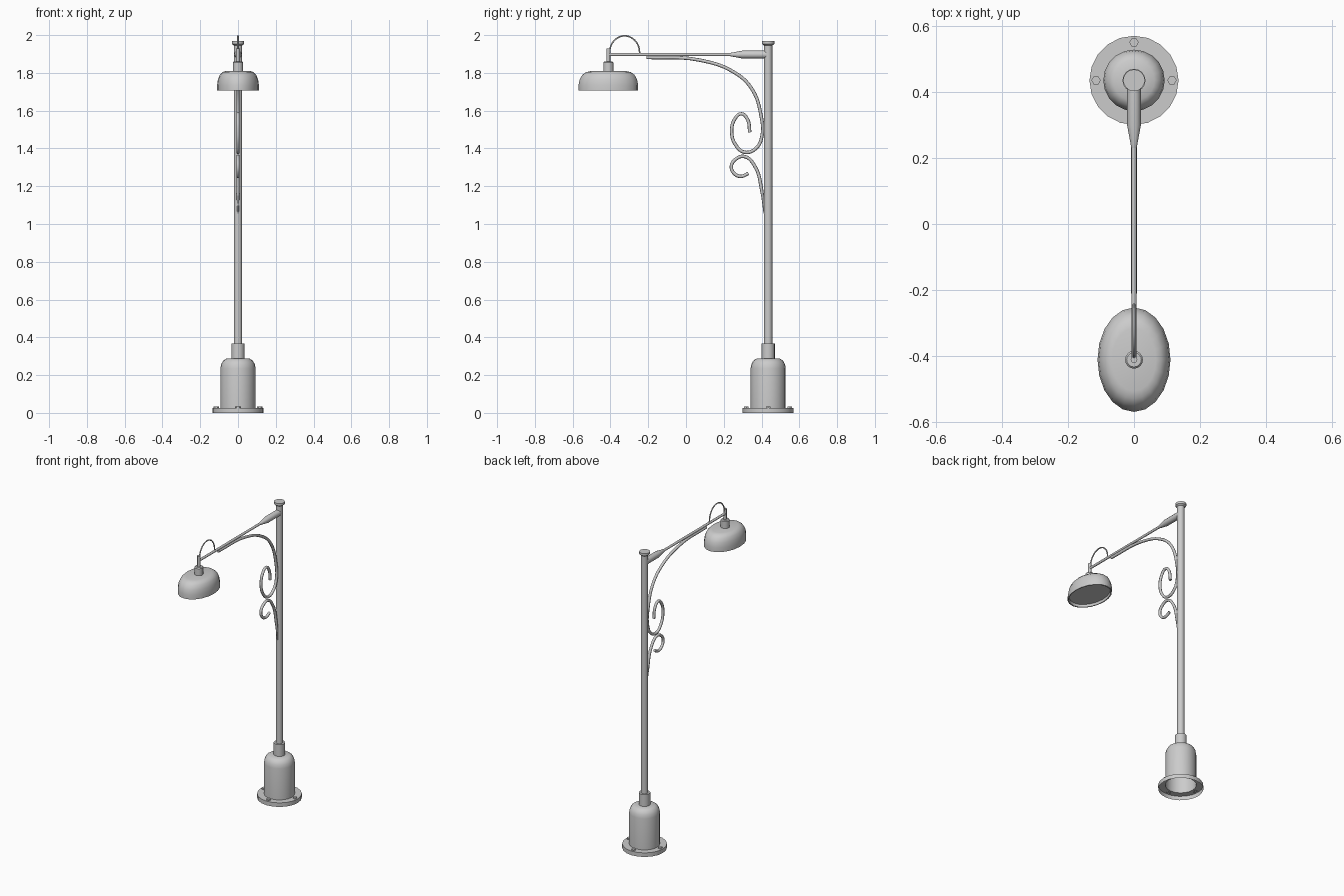
import bpy, bmesh, math
from mathutils import Matrix, Vector

cube = bpy.data.objects.get("Cube")
if cube:
    bpy.data.objects.remove(cube)

POLE_Y, LAMP_Y, ARM_Z = 0.435, -0.411, 1.897

metal = bpy.data.materials.new("grey metal")
metal.use_nodes = True
grey = (0.6, 0.6, 0.6, 1)
metal.diffuse_color = grey
metal.node_tree.nodes["Principled BSDF"].inputs["Base Color"].default_value = grey


def finish(obj, angle=35):
    """Give the part its colour and smooth shading with sharp edges."""
    obj.data.materials.append(metal)
    bpy.ops.object.select_all(action="DESELECT")
    obj.select_set(True)
    bpy.context.view_layer.objects.active = obj
    bpy.ops.object.shade_smooth_by_angle(angle=math.radians(angle))
    return obj


def lathe(name, profile, location, sides=16, scale=(1, 1, 1), rotation=(0, 0, 0)):
    """Turn (radius, height) points around z; a zero radius closes the end."""
    bm = bmesh.new()
    rings = []
    for r, z in profile:
        if r == 0:
            rings.append([bm.verts.new((0, 0, z))] * sides)
        else:
            rings.append([bm.verts.new((r * math.cos(a), r * math.sin(a), z))
                          for a in (math.tau * i / sides for i in range(sides))])
    for low, high in zip(rings, rings[1:]):
        for i in range(sides):
            j = (i + 1) % sides
            corners = dict.fromkeys((low[i], low[j], high[j], high[i]))
            bm.faces.new(list(corners))
    bmesh.ops.scale(bm, vec=Vector(scale), verts=bm.verts)
    mesh = bpy.data.meshes.new(name)
    bm.to_mesh(mesh)
    bm.free()
    obj = bpy.data.objects.new(name, mesh)
    obj.location, obj.rotation_euler = location, rotation
    bpy.context.collection.objects.link(obj)
    return finish(obj)


def bent_rod(name, points, radius, end_taper=1.0):
    """Sweep a round rod along smooth (y, z) points in the plane x = 0."""
    curve = bpy.data.curves.new(name, "CURVE")
    curve.dimensions = "3D"
    curve.bevel_depth, curve.bevel_resolution = radius, 2
    curve.resolution_u, curve.use_fill_caps = 6, True
    spline = curve.splines.new("BEZIER")
    spline.bezier_points.add(len(points) - 1)
    for p, (y, z) in zip(spline.bezier_points, points):
        p.co = (0, y, z)
        p.handle_left_type = p.handle_right_type = "AUTO"
    spline.bezier_points[0].radius = end_taper
    obj = bpy.data.objects.new(name, curve)
    bpy.context.collection.objects.link(obj)
    bpy.ops.object.select_all(action="DESELECT")
    obj.select_set(True)
    bpy.context.view_layer.objects.active = obj
    bpy.ops.object.convert(target="MESH")
    return finish(bpy.context.object, 50)


# Hollow bell-shaped base with its flange
lathe("base", [(0.135, 0), (0.135, 0.027), (0.093, 0.027), (0.093, 0.235),
               (0.089, 0.258), (0.078, 0.277), (0.062, 0.287), (0.03, 0.289)],
      (0, POLE_Y, 0), 20)

# Four bolts around the flange
for i in range(4):
    a = math.tau * i / 4
    lathe(f"base_bolt_{i + 1}", [(0.014, 0.024), (0.014, 0.035), (0, 0.035)],
          (0.115 * math.cos(a), POLE_Y + 0.115 * math.sin(a), 0), 6)

# Collar, pole and cap
lathe("pole_collar", [(0.035, 0.28), (0.035, 0.367), (0.02, 0.367)], (0, POLE_Y, 0))
lathe("pole", [(0.022, 0.3), (0.022, 1.96)], (0, POLE_Y, 0))
lathe("pole_cap", [(0.022, 1.945), (0.033, 1.953), (0.033, 1.968), (0, 1.968)],
      (0, POLE_Y, 0))

# Horizontal arm with its tapered sleeve, both turned to run forward
forward = (math.radians(90), 0, 0)
lathe("arm", [(0, 0), (0.008, 0), (0.008, 0.84), (0, 0.84)],
      (0, POLE_Y, ARM_Z), 12, rotation=forward)
lathe("arm_sleeve", [(0.021, 0), (0.021, 0.135), (0.008, 0.205)],
      (0, POLE_Y, ARM_Z), 12, rotation=forward)

# Scrolled braces under the arm
bent_rod("upper_scroll", [
    (-0.21, 1.882), (0.07, 1.868), (0.26, 1.8), (0.35, 1.713), (0.398, 1.57),
    (0.403, 1.47), (0.37, 1.4), (0.31, 1.38), (0.262, 1.42), (0.242, 1.485),
    (0.258, 1.555), (0.293, 1.583), (0.325, 1.555), (0.338, 1.485)], 0.009)
bent_rod("lower_scroll", [
    (0.414, 1.056), (0.4, 1.183), (0.365, 1.305), (0.31, 1.357), (0.262, 1.342),
    (0.24, 1.305), (0.255, 1.268), (0.29, 1.252), (0.33, 1.268)], 0.009, 0.4)

# Cable looping from the lamp stem back to the arm
bent_rod("cable", [(-0.325 - 0.08 * math.cos(a), 1.905 + 0.091 * math.sin(a))
                   for a in (math.pi * i / 8 for i in range(9))], 0.004)

# Lamp stem, socket and oval shade with a recessed lens
lathe("lamp_stem", [(0.01, 1.85), (0.01, 1.93), (0, 1.93)], (0, LAMP_Y, 0), 12)
lathe("lamp_socket", [(0.027, 1.8), (0.027, 1.855), (0.022, 1.86), (0, 1.86)],
      (0, LAMP_Y, 0))
lathe("lamp_shade", [(0, 1.722), (0.146, 1.722), (0.15, 1.706), (0.158, 1.706),
                     (0.158, 1.735), (0.152, 1.765), (0.138, 1.79),
                     (0.118, 1.804), (0.095, 1.809), (0, 1.809)],
      (0, LAMP_Y, 0), 20, scale=(0.7, 1, 1))
